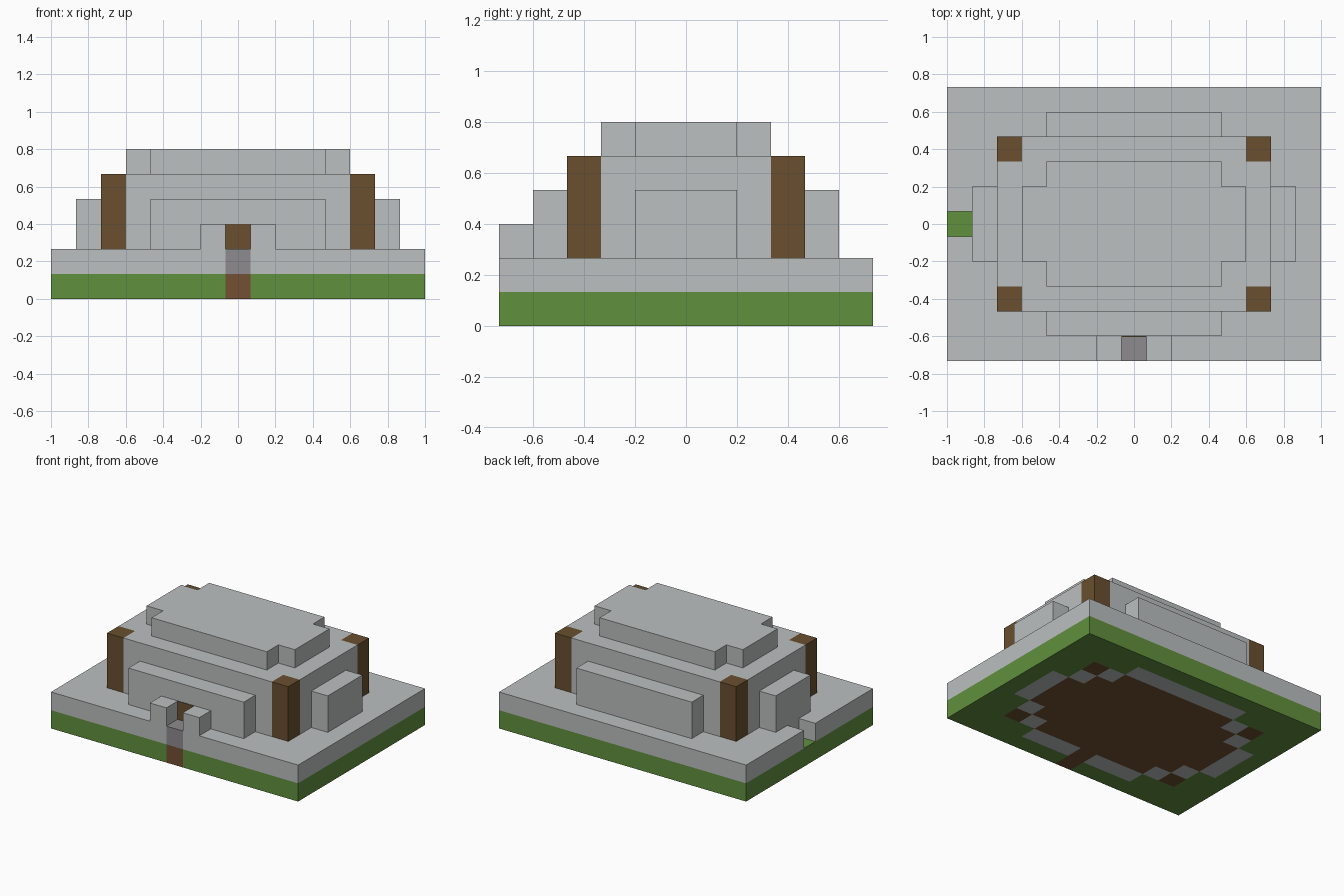
import bpy
import bmesh

if "Cube" in bpy.data.objects:
    bpy.data.objects.remove(bpy.data.objects["Cube"], do_unlink=True)

U = 2 / 15  # size of one building block; all plans below are in blocks


def material(name, r, g, b):
    color = [(c / 255) ** 2.2 for c in (r, g, b)] + [1]
    mat = bpy.data.materials.new(name)
    mat.use_nodes = True
    mat.diffuse_color = color
    mat.node_tree.nodes["Principled BSDF"].inputs["Base Color"].default_value = color
    return mat


snow = material("pale grey", 186, 190, 190)
grass = material("grass green", 97, 143, 64)
wood = material("log brown", 105, 80, 50)
earth = material("earth brown", 115, 81, 54)
stone = material("stone grey", 140, 138, 140)


def finish(name, bm, mats):
    bmesh.ops.recalc_face_normals(bm, faces=bm.faces)
    bmesh.ops.scale(bm, vec=(U, U, U), verts=bm.verts)
    mesh = bpy.data.meshes.new(name)
    bm.to_mesh(mesh)
    bm.free()
    for mat in mats:
        mesh.materials.append(mat)
    obj = bpy.data.objects.new(name, mesh)
    bpy.context.collection.objects.link(obj)
    return obj


def raise_faces(bm, faces, height):
    """Extrude flat faces upward, keeping the originals as the underside."""
    new = bmesh.ops.extrude_face_region(bm, geom=faces, use_keep_orig=True)["geom"]
    verts = [v for v in new if isinstance(v, bmesh.types.BMVert)]
    bmesh.ops.translate(bm, vec=(0, 0, height), verts=verts)


def prism(name, outline, z0, z1, mat):
    bm = bmesh.new()
    face = bm.faces.new([bm.verts.new((x, y, z0)) for x, y in outline])
    raise_faces(bm, [face], z1 - z0)
    return finish(name, bm, [mat])


def box(name, x0, x1, y0, y1, z0, z1, mat):
    return prism(name, [(x0, y0), (x1, y0), (x1, y1), (x0, y1)], z0, z1, mat)


def notched(x, y, cut):
    """Rectangle outline with a square cut from each corner."""
    corner = [(x, y - cut), (x - cut, y - cut), (x - cut, y)]
    left = [(-a, b) for a, b in reversed(corner)]
    top = corner + left
    return top + [(-a, -b) for a, b in top]


# Ground slab: grass, with the floor plan showing on the underside
def ground_index(x, y):
    x, y = abs(x), y
    if x < 0.6 and y < -3.4:
        return 1                                   # entrance path
    y = abs(y)
    if (x > 4.6 and x < 5.4) and (y > 2.6 and y < 3.4):
        return 2                                   # post feet
    if (x > 5.6 and x < 6.5 and y < 1.5) or (y > 3.6 and y < 4.5 and x < 3.5):
        return 3                                   # straight wall feet
    if (round(x), round(y)) in ((5, 2), (4, 3)):
        return 3                                   # corner wall feet
    return 1 if x < 5.5 and y < 3.5 else 0         # inner floor


bm = bmesh.new()
bmesh.ops.create_grid(bm, x_segments=15, y_segments=11, size=1)
bmesh.ops.scale(bm, vec=(7.5, 5.5, 1), verts=bm.verts)
raise_faces(bm, bm.faces[:], 1)
for f in bm.faces:
    c = f.calc_center_median()
    f.material_index = ground_index(c.x, c.y)
finish("ground", bm, [grass, earth, wood, snow])

# Ground cover with openings at the side and at the entrance
prism("ground_cover", [
    (-7.5, -5.5), (-0.5, -5.5), (-0.5, -4.5), (0.5, -4.5), (0.5, -5.5),
    (7.5, -5.5), (7.5, 5.5), (-7.5, 5.5),
    (-7.5, 0.5), (-6.5, 0.5), (-6.5, -0.5), (-7.5, -0.5)], 1, 2, snow)

# Main walls and stepped roof
prism("walls", notched(5.5, 3.5, 1), 2, 5, snow)
prism("roof", notched(4.5, 2.5, 1), 5, 6, snow)

# Pieces repeated on opposite sides
for side, sx in (("left", 1), ("right", -1)):
    box(side + "_buttress", sx * 5.5, sx * 6.5, -1.5, 1.5, 2, 4, snow)
    box(side + "_entrance_block", sx * 0.5, sx * 1.5, -5.5, -4.5, 2, 3, snow)
    for end, sy in (("front", -1), ("back", 1)):
        box(f"{end}_{side}_post", sx * 4.5, sx * 5.5, sy * 2.5, sy * 3.5, 2, 5, wood)
for end, sy in (("front", -1), ("back", 1)):
    box(end + "_buttress", -3.5, 3.5, sy * 3.5, sy * 4.5, 2, 4, snow)

# Entrance step and door
box("entrance_step", -0.5, 0.5, -5.5, -4.5, 1, 2, stone)
box("door", -0.5, 0.5, -4.53, -4.5, 2, 3, wood)
